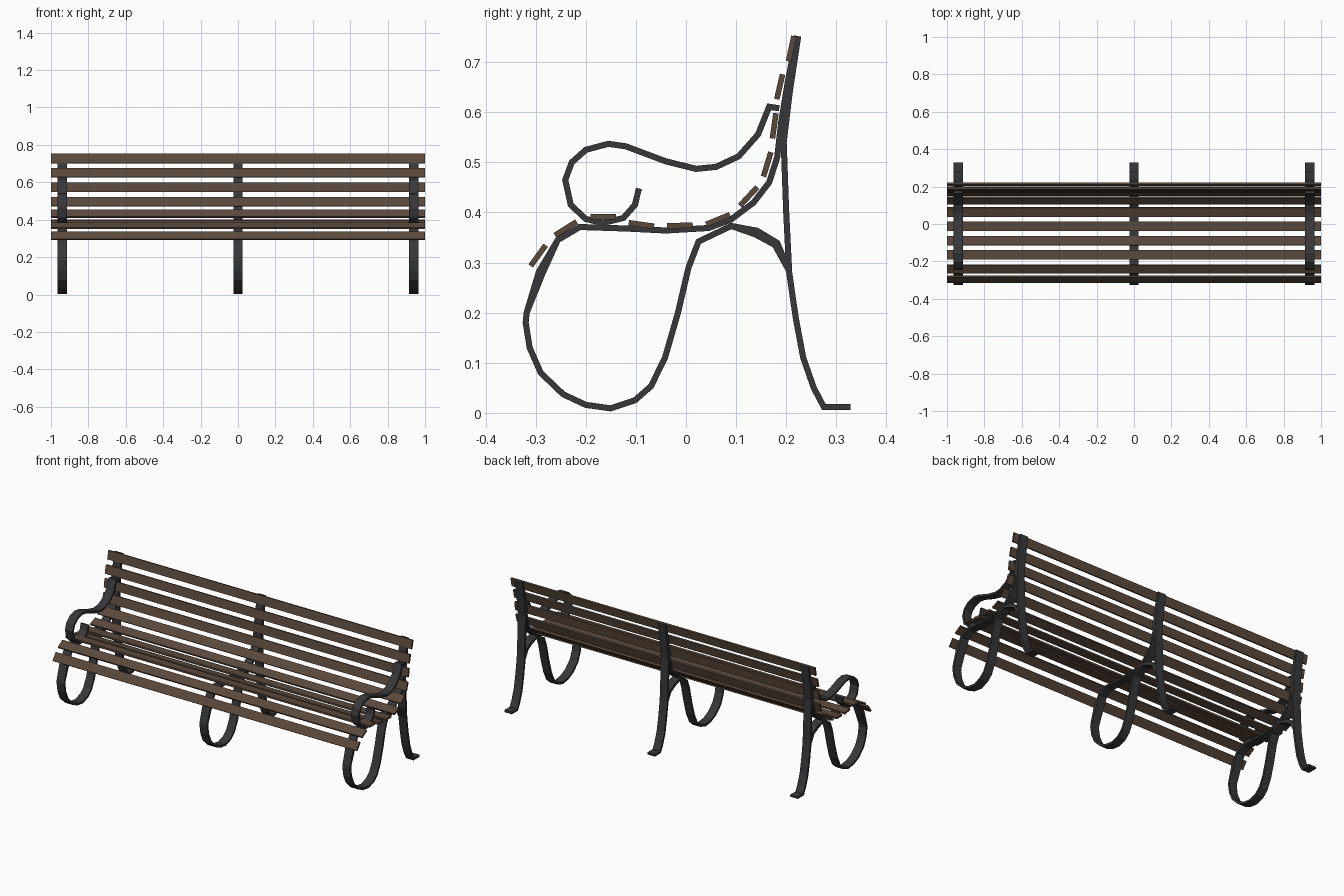
import bpy, bmesh, math
from mathutils import Vector, Matrix

def material(name, rgb):
    m = bpy.data.materials.new(name)
    m.diffuse_color = (*rgb, 1)
    return m

WOOD = material("brown wood", (0.105, 0.066, 0.044))
IRON = material("dark iron", (0.038, 0.039, 0.041))

def finish(bm, name, mat):
    bmesh.ops.recalc_face_normals(bm, faces=bm.faces)
    me = bpy.data.meshes.new(name)
    bm.to_mesh(me)
    bm.free()
    me.materials.append(mat)
    ob = bpy.data.objects.new(name, me)
    bpy.context.collection.objects.link(ob)
    return ob

def strap(name, path, x, width=0.05, thick=0.012):
    """Flat bar following (y, z[, thickness]) points, mitred at each bend."""
    bm = bmesh.new()
    pts = [Vector(p[:2]) for p in path]
    rings = []
    for i, p in enumerate(pts):
        d0 = (p - pts[i - 1]).normalized() if i else None
        d1 = (pts[i + 1] - p).normalized() if i < len(pts) - 1 else None
        d0, d1 = d0 or d1, d1 or d0
        t = (d0 + d1).normalized()
        n = Vector((-t.y, t.x))
        h = (path[i][2] if len(path[i]) > 2 else thick) / 2
        h /= max(0.6, t.dot(d0))
        a, b = p + n * h, p - n * h
        rings.append([bm.verts.new((x + sx * width / 2, q.x, q.y))
                      for sx, q in ((-1, a), (1, a), (1, b), (-1, b))])
    for r, s in zip(rings, rings[1:]):
        for k in range(4):
            bm.faces.new((r[k], r[(k + 1) % 4], s[(k + 1) % 4], s[k]))
    bm.faces.new(rings[0])
    bm.faces.new(rings[-1])
    return finish(bm, name, IRON)

def slat(name, y, z, angle):
    bm = bmesh.new()
    bmesh.ops.create_cube(bm, size=1, matrix=Matrix.Translation((0, y, z))
                          @ Matrix.Rotation(math.radians(angle), 4, 'X')
                          @ Matrix.Diagonal((2.0, 0.051, 0.011, 1)))
    finish(bm, name, WOOD)

# Wooden slats, from seat front to top of back
SLATS = [(-0.295, 0.314, 54), (-0.24, 0.368, 32), (-0.165, 0.391, 0),
         (-0.089, 0.376, -8), (-0.012, 0.374, 1), (0.064, 0.386, 22),
         (0.125, 0.432, 47), (0.162, 0.496, 73), (0.176, 0.573, 82),
         (0.187, 0.651, 77), (0.210, 0.727, 78)]
for i, s in enumerate(SLATS):
    slat(("seat_slat_" if i < 6 else "back_slat_") + str(i + 1), *s)

# Back and seat support that curls into the front leg loop and back to the rear leg
SEAT = [(0.221, 0.752), (0.203, 0.66), (0.190, 0.58), (0.182, 0.51), (0.166, 0.46),
        (0.135, 0.420), (0.09, 0.386), (0.045, 0.369), (-0.04, 0.364), (-0.12, 0.368),
        (-0.212, 0.371), (-0.256, 0.345), (-0.290, 0.28, 0.02), (-0.318, 0.20),
        (-0.320, 0.18), (-0.312, 0.13), (-0.290, 0.08), (-0.245, 0.037), (-0.2, 0.016),
        (-0.15, 0.009), (-0.102, 0.025), (-0.07, 0.053), (-0.042, 0.11),
        (-0.016, 0.20), (0.005, 0.29), (0.025, 0.342), (0.09, 0.373),
        (0.14, 0.360, 0.02), (0.18, 0.337, 0.018), (0.205, 0.285)]
# Rear leg with a turned-out foot
LEG = [(0.224, 0.752), (0.207, 0.64), (0.195, 0.54), (0.200, 0.40), (0.206, 0.28),
       (0.219, 0.19), (0.234, 0.11), (0.255, 0.05), (0.275, 0.012), (0.328, 0.012)]
# Scrolled armrest
ARM = [(0.186, 0.608), (0.166, 0.611), (0.144, 0.556), (0.105, 0.512), (0.06, 0.491),
       (0.02, 0.487), (-0.04, 0.502), (-0.12, 0.532), (-0.155, 0.537), (-0.2, 0.525),
       (-0.228, 0.50), (-0.241, 0.465), (-0.230, 0.415), (-0.2, 0.387), (-0.165, 0.379),
       (-0.125, 0.389), (-0.102, 0.415), (-0.094, 0.448)]

for side, x in (("left", -0.94), ("middle", 0), ("right", 0.94)):
    strap(side + "_seat_frame", SEAT, x)
    strap(side + "_rear_leg", LEG, x)
    if x:
        strap(side + "_armrest", ARM, x)
